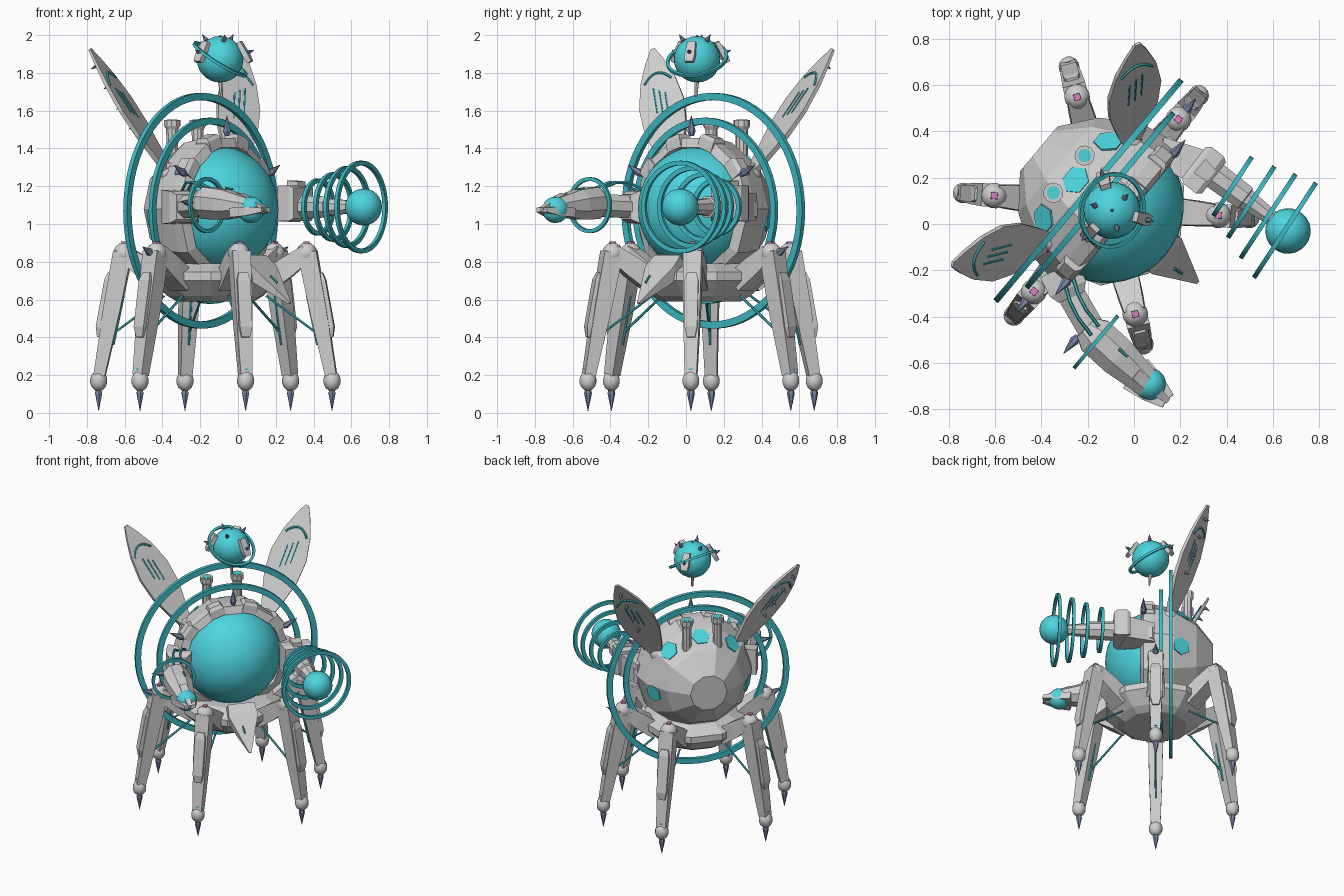
import bpy, bmesh, math
from mathutils import Vector as V, Matrix as M

if "Cube" in bpy.data.objects:
    bpy.data.objects.remove(bpy.data.objects["Cube"])

# Local frame: x forward, y to its left, z up; the whole machine is turned 40 degrees
WORLD = M.Translation((-0.12, 0.08, 0)) @ M.Rotation(math.radians(-40), 4, 'Z')
CZ = 1.08


def material(name, rgb):
    m = bpy.data.materials.new(name)
    m.diffuse_color = (*rgb, 1)
    m.use_nodes = True
    m.node_tree.nodes["Principled BSDF"].inputs["Base Color"].default_value = m.diffuse_color
    return m


GREY = material("light grey", (0.62, 0.62, 0.62))
TEAL = material("bright teal", (0.075, 0.66, 0.73))
RING = material("ring teal", (0.05, 0.51, 0.57))
SPIKE = material("steel blue", (0.19, 0.24, 0.38))
PINK = material("pink", (0.70, 0.22, 0.55))


def finish(name, me, mat, smooth=False):
    me.transform(WORLD)
    me.materials.clear()
    me.materials.append(mat)
    for p in me.polygons:
        p.use_smooth = smooth
        p.material_index = 0
    ob = bpy.data.objects.new(name, me)
    bpy.context.collection.objects.link(ob)
    return ob


def from_bm(name, bm, mat, smooth=False):
    bmesh.ops.recalc_face_normals(bm, faces=bm.faces)
    me = bpy.data.meshes.new(name)
    bm.to_mesh(me)
    bm.free()
    return finish(name, me, mat, smooth)


def loft(name, a, b, stations, mat, n=4, hint=(0, 0, 1)):
    """Straight loft from a to b; stations are (t, half size along hint, half size across)."""
    a, b = V(a), V(b)
    d = (b - a).normalized()
    x = V(hint) - d * d.dot(V(hint))
    if x.length < 1e-3:
        x = d.orthogonal()
    x.normalize()
    y = d.cross(x)
    bm, k, rows = bmesh.new(), 1 / math.cos(math.pi / n), []
    for t, w, h in stations:
        c = a.lerp(b, t)
        rows.append([bm.verts.new(c + x * w * k * math.cos(2 * math.pi * (i + .5) / n)
                                  + y * h * k * math.sin(2 * math.pi * (i + .5) / n)) for i in range(n)])
    for p, q in zip(rows, rows[1:]):
        for i in range(n):
            bm.faces.new((p[i], p[(i + 1) % n], q[(i + 1) % n], q[i]))
    bm.faces.new(rows[0])
    bm.faces.new(rows[-1])
    return from_bm(name, bm, mat)


def spike(name, base, direction, length, r):
    base, d = V(base), V(direction).normalized()
    loft(name, base, base + d * length, [(0, r * .6, r * .6), (.25, r, r), (1, .001, .001)], SPIKE, 6)


def ball(name, c, r, mat, seg=24, scale=(1, 1, 1), smooth=True):
    bm = bmesh.new()
    bmesh.ops.create_uvsphere(bm, u_segments=seg, v_segments=seg // 2, radius=r,
                              matrix=M.Translation(c) @ M.Diagonal((*scale, 1)))
    return from_bm(name, bm, mat, smooth)


def ring(name, c, R, w, h, axis=(1, 0, 0)):
    """Flat band: radial half width w, axial half thickness h."""
    q = M.Translation(c) @ V(axis).to_track_quat('Z', 'Y').to_matrix().to_4x4()
    bm, n = bmesh.new(), 64
    g = [[bm.verts.new(q @ V(((R + i * w) * math.cos(a), (R + i * w) * math.sin(a), j * h)))
          for i, j in ((1, 1), (-1, 1), (-1, -1), (1, -1))] for a in [2 * math.pi * t / n for t in range(n)]]
    for p, s in zip(g, g[1:] + g[:1]):
        for j in range(4):
            bm.faces.new((p[j], s[j], s[(j + 1) % 4], p[(j + 1) % 4]))
    from_bm(name, bm, RING)


def wire(name, pts, r, mat=RING):
    cu = bpy.data.curves.new(name, 'CURVE')
    cu.dimensions, cu.bevel_depth, cu.bevel_resolution, cu.use_fill_caps = '3D', r, 1, True
    s = cu.splines.new('POLY')
    s.points.add(len(pts) - 1)
    for p, q in zip(s.points, pts):
        p.co = (*q, 1)
    ob = bpy.data.objects.new(name, cu)
    me = bpy.data.meshes.new_from_object(ob)
    bpy.data.objects.remove(ob)
    finish(name, me, mat)


# Body: ten-sided shell behind a big round eye
loft("body_shell", (0, 0, CZ), (1, 0, CZ),
     [(-.38, .12, .12), (-.27, .255, .255), (-.12, .35, .35), (.02, .375, .375),
      (.08, .375, .375), (.10, .325, .325), (.0, .30, .30)], GREY, 10)
ball("eye_dome", (0, 0, CZ), .335, TEAL, 40)
for roll in (0, 42, -42, 100, -100):        # glowing shell panels
    a = math.radians(roll)
    out = V((-.52, .85 * math.sin(a), .85 * math.cos(a)))
    r = .318 if roll == 0 else .325
    c = V((-.17, r * math.sin(a), CZ + r * math.cos(a)))
    loft("shell_panel", c - out * .004, c + out * .005, [(0, .055, .055), (1, .055, .055)], TEAL, 6,
         (.85, .52 * math.sin(a), .52 * math.cos(a)))
for roll in (-90, -54, -18, 18, 54, 90):    # blocks around the eye rim
    a = math.radians(roll)
    d = V((0, math.sin(a), math.cos(a)))
    c = V((.05, 0, CZ))
    loft("rim_block", c + d * .33, c + d * .405, [(0, .05, .05), (.75, .045, .05), (1, .03, .04)], GREY, 4, (1, 0, 0))
for roll in (0, 62, -62):                   # rim spikes
    d = V((0, math.sin(math.radians(roll)), math.cos(math.radians(roll))))
    spike("rim_spike", V((.08, 0, CZ)) + d * .385, d, .11, .019)

# Large halo rings
ring("outer_halo", (-.10, 0, CZ - .01), .605, .019, .013)
ring("inner_halo", (-.035, 0, CZ - .01), .475, .018, .012)

# Pelvis, belt and front beak
loft("pelvis", (0, 0, 0), (0, 0, 1), [(.59, .20, .20), (.62, .25, .25), (.70, .33, .33), (.745, .33, .33),
                                      (.79, .24, .24)], GREY, 10, (1, 0, 0))
loft("front_beak", (.25, 0, .80), (.515, 0, .58), [(0, .045, .09), (.25, .04, .10), (1, .005, .008)], GREY)
wire("beak_mark", [(.40, -.02, .725), (.44, -.015, .69)], .006)

# Six legs
for deg in (35, 90, 145, -35, -90, -145):
    a = math.radians(deg)
    o, t = V((math.cos(a), math.sin(a), 0)), V((-math.sin(a), math.cos(a), 0))

    def P(r, z, side=0):
        return o * r + t * side + V((0, 0, z))
    loft("upper_leg", P(.27, .69), P(.49, .85), [(0, .055, .06), (.5, .055, .055), (1, .042, .045)], GREY, 4)
    ball("knee", P(.485, .845), .057, GREY, 14)
    loft("lower_leg", P(.49, .85), P(.615, .2), [(0, .05, .05), (.45, .045, .045), (1, .03, .032)], GREY, 4, o)
    loft("shin_plate", P(.55, .74), P(.615, .40),
         [(0, .02, .025), (.12, .03, .036), (.85, .028, .034), (1, .012, .022)], GREY, 4, o)
    loft("ankle_band", P(.61, .228), P(.61, .236), [(0, .032, .032), (1, .032, .032)], RING, 12, o)
    ball("foot", P(.62, .17), .046, GREY, 14, (1, 1, 1.2))
    spike("foot_spike", P(.62, .135), (0, 0, -1), .125, .018)
    loft("knee_gem", P(.485, .896), P(.485, .908), [(0, .015, .015), (1, .014, .014)], PINK, 4, o)
    wire("leg_cable", [P(.27, .62), P(.57, .40)], .007)
    wire("leg_stripe", [P(.487, .62), P(.541, .36)], .006)
    if abs(deg) == 90:
        spike("knee_spike", P(.52, .84), o + V((0, 0, .5)), .09, .019)

# Back exhaust pipes
for s in (-1, 1):
    p = V((-.21, s * .105, 0))
    loft("exhaust_pipe", p, p + V((0, 0, 1)), [(1.28, .03, .03), (1.50, .031, .031), (1.52, .042, .042),
                                              (1.55, .042, .042)], GREY, 10, (1, 0, 0))
    loft("exhaust_glow", p, p + V((0, 0, 1)), [(1.549, .028, .028), (1.553, .028, .028)], TEAL, 10, (1, 0, 0))

# Leaf-shaped wings
for s in (-1, 1):
    a, b = V((-.09, s * .27, 1.27)), V((-.345, s * .622, 1.925))
    d = (b - a).normalized()
    w = V((.33, s * .94, 0))
    w = (w - d * d.dot(w)).normalized()
    nrm = d.cross(w)
    if nrm.x < 0:
        nrm = -nrm

    def W(t, off, lift=.011):
        return a.lerp(b, t) + w * off + nrm * lift
    ball("wing_joint", a, .055, GREY, 14)
    loft("wing", a, b, [(0, .03, .018), (.12, .065, .014), (.35, .115, .012), (.55, .125, .011), (.75, .095, .01),
                        (.9, .05, .008), (1, .012, .006)], GREY, 4, w)
    for lift in (.011, -.011):
        for i in (-1, 0, 1):
            wire("wing_stripe", [W(.46 + .03 * i, i * .03, lift), W(.66 + .03 * i, i * .03, lift)], .005)
        wire("wing_arc", [W(.80 - 12 * x * x, x, lift) for x in [.075 * i / 5 for i in range(-5, 6)]], .007)
    for t in (.4, .56, .72, .88):
        spike("wing_spike", W(t, .03 * (1 - t), -.008), -nrm, .045, .010)

# Coil cannon on its left
cz, cs = 1.09, .41
loft("shoulder_mount", (.02, .33, cz), (.22, .39, cz), [(0, .07, .06), (1, .08, .08)], GREY)
loft("cannon_block", (.17, .385, cz + .02), (.28, .39, cz + .02),
     [(0, .08, .085), (.2, .095, .10), (.8, .095, .10), (1, .08, .085)], GREY)
loft("cannon_barrel", (.26, cs - .01, cz), (.62, cs + .01, cz),
     [(0, .06, .06), (.5, .055, .055), (.51, .045, .045), (1, .03, .03)], GREY, 8)
loft("cannon_sight", (.20, .39, cz + .11), (.27, .39, cz + .11), [(0, .03, .04), (1, .025, .03)], GREY)
ball("cannon_orb", (.672, .42, cz), .098, TEAL)
for u, r in ((.365, .14), (.47, .172), (.565, .205), (.66, .233)):
    ring("cannon_coil", (u, cs + .004, cz), r, .012, .010, (1, .12, 0))

# Claw arm on its right
loft("claw_shoulder", (.02, -.34, 1.09), (.14, -.40, 1.09), [(0, .09, .09), (.7, .085, .085), (1, .065, .06)], GREY)
loft("claw_forearm", (.10, -.38, 1.09), (.32, -.46, 1.10), [(0, .06, .06), (1, .06, .06)], GREY, 8)
loft("claw_pod", (.27, -.46, 1.115), (.64, -.475, 1.09),
     [(0, .055, .055), (.15, .085, .085), (.5, .08, .085), (1, .045, .06)], GREY, 8)
ball("claw_orb", (.64, -.47, 1.075), .07, TEAL)
ring("claw_ring", (.345, -.48, 1.10), .138, .010, .008)
for side in (-1, 0, 1):                     # claw fingers
    s, z = -.475 + side * .058, 1.06 if side else 1.14
    loft("claw_finger", (.56, s, z), (.745, -.475 + side * .025, 1.075),
         [(0, .025, .025), (.5, .024, .026), (1, .012, .012)], GREY)
spike("claw_spike", (.27, -.51, 1.11), (0, -1, .1), .10, .018)
for k in (0, .05):
    wire("claw_cable", [(.09, -.33 - k, 1.18), (.15, -.37 - k, 1.22), (.22, -.40 - k, 1.22), (.31, -.42 - k, 1.19)],
         .008)
wire("pod_mark", [(.44, -.44, 1.19), (.49, -.44, 1.184)], .006)

# Floating head orb with tilted ring, plates and spikes
H = V((.033, 0, 1.872))
ball("head_orb", H, .123, TEAL, 28)
ring("head_ring", H, .158, .008, .008, WORLD.to_3x3().inverted() @ V((.52, -.15, .84)))
for i in range(3):
    a = math.radians(25 + 120 * i)
    o = V((math.cos(a), math.sin(a), 0))
    loft("head_plate", H + o * .165 + V((0, 0, -.015)), H + o * .105 + V((0, 0, .09)),
         [(0, .012, .022), (.3, .015, .028), (1, .012, .022)], GREY, 4, o)
    spike("head_plate_spike", H + o * .15 + V((0, 0, .035)), o + V((0, 0, .4)), .04, .010)
    b = a + math.pi / 3
    q = V((math.cos(b) * .6, math.sin(b) * .6, .8))
    spike("head_spike", H + q * .115, q, .05, .012)
spike("head_top_spike", H + V((0, 0, .115)), (0, 0, 1), .013, .010)
loft("head_stem", H + V((0, 0, -.10)), H + V((.01, 0, -.20)), [(0, .012, .012), (1, .006, .006)], GREY, 6)
